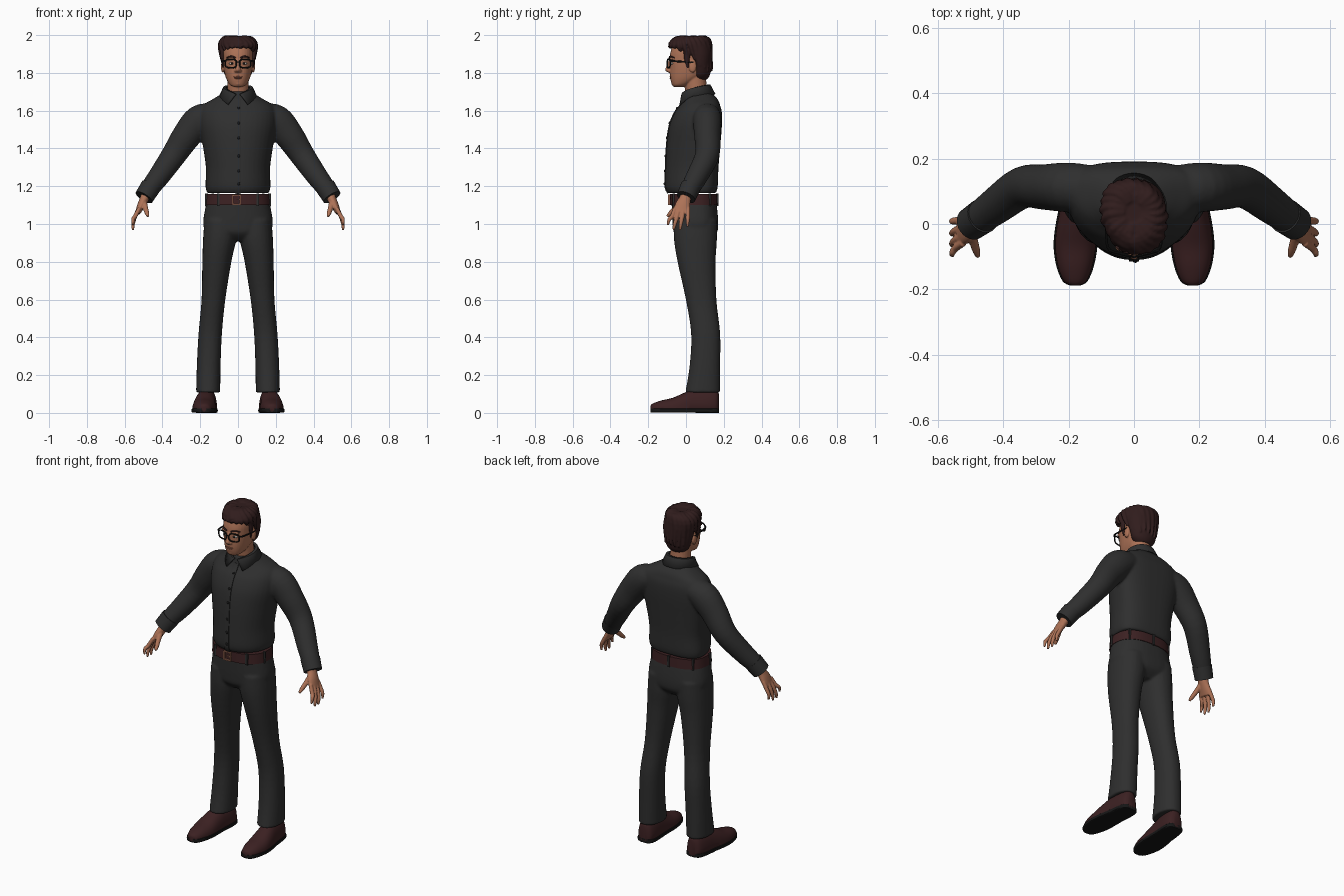
import bpy, bmesh, math, random
from mathutils import Vector, Matrix

if "Cube" in bpy.data.objects:
    bpy.data.objects.remove(bpy.data.objects["Cube"])
random.seed(4)
Z, Y = Vector((0, 0, 1)), Vector((0, 1, 0))


def material(name, rgb, rough=0.7):
    m = bpy.data.materials.new(name)
    m.use_nodes = True
    m.diffuse_color = (*rgb, 1)
    bsdf = m.node_tree.nodes["Principled BSDF"]
    bsdf.inputs["Base Color"].default_value = (*rgb, 1)
    bsdf.inputs["Roughness"].default_value = rough
    return m


CLOTH = material("charcoal cloth", (.028, .028, .028))
SKIN = material("warm skin", (.42, .17, .095))
LIP = material("lip", (.3, .105, .065))
HAIR = material("dark brown hair", (.03, .012, .012))
LEATHER = material("brown leather", (.045, .015, .016))
BLACK = material("black", (.008, .008, .008))
WHITE = material("eye white", (.6, .56, .52))
COPPER = material("copper buckle", (.38, .16, .1))


def smooth(rings, k):
    """Catmull-Rom interpolation of number tuples."""
    out, last = [], len(rings) - 1
    for i in range(last):
        p = [rings[max(0, min(last, i + j))] for j in (-1, 0, 1, 2)]
        for s in range(k):
            t = s / k
            out.append([b + .5 * t * (c - a + t * (2*a - 5*b + 4*c - d + t * (3*(b - c) + d - a)))
                        for a, b, c, d in zip(*p)])
    return out + [list(rings[-1])]


def spow(v, p):
    return math.copysign(abs(v) ** (2 / p), v)


def tube(bm, rings, k=4, n=24, pf=2, pb=2, axis=None, up=Y, closed=False):
    """Skin rings (x, y, z, half width, half depth[, half depth on the up side])."""
    rings = smooth(rings, k)
    pos = [Vector(r[:3]) for r in rings]
    loops, m = [], len(rings)
    for i, r in enumerate(rings):
        nxt = pos[(i + 1) % m] if closed else pos[min(i + 1, m - 1)]
        prv = pos[i - 1] if closed else pos[max(i - 1, 0)]
        t = axis or (nxt - prv).normalized()
        side = t.cross(up).normalized()
        top = side.cross(t)
        loop = []
        for j in range(n):
            a = 2 * math.pi * j / n
            c, s = math.cos(a), math.sin(a)
            p = pb if s > 0 else pf
            depth = r[-1] if s > 0 else r[4]
            loop.append(bm.verts.new(pos[i] + side * spow(c, p) * max(r[3], .001)
                                     + top * spow(s, p) * max(depth, .001)))
        loops.append(loop)
    pairs = list(zip(loops, loops[1:])) + ([(loops[-1], loops[0])] if closed else [])
    for a, b in pairs:
        for j in range(n):
            bm.faces.new((a[j], a[(j + 1) % n], b[(j + 1) % n], b[j]))
    if not closed:
        bm.faces.new(loops[0])
        bm.faces.new(loops[-1])


def blob(bm, loc, size):
    bmesh.ops.create_uvsphere(bm, u_segments=16, v_segments=10, radius=1,
                              matrix=Matrix.Translation(loc) @ Matrix.Diagonal((*size, 1)))


def box(bm, loc, size):
    bmesh.ops.create_cube(bm, size=1, matrix=Matrix.Translation(loc) @ Matrix.Diagonal((*size, 1)))


def finish(bm, name, mat, voxel=0, soften=3, mirror=False):
    bmesh.ops.recalc_face_normals(bm, faces=bm.faces)
    for f in bm.faces:
        f.smooth = True
    for e in bm.edges:
        e.smooth = e.calc_face_angle(0) < .7
    mesh = bpy.data.meshes.new(name)
    bm.to_mesh(mesh)
    bm.free()
    mesh.materials.append(mat)
    ob = bpy.data.objects.new(name, mesh)
    bpy.context.scene.collection.objects.link(ob)
    if voxel:
        r = ob.modifiers.new("blend", 'REMESH')
        r.mode, r.voxel_size, r.use_smooth_shade = 'VOXEL', voxel, True
        s = ob.modifiers.new("soften", 'SMOOTH')
        s.iterations = soften
    if mirror:
        ob.modifiers.new("mirror", 'MIRROR')
    return ob


# Shirt: torso and sleeves blended together
torso = [(0, .07, 1.163, .163, .165, .088), (0, .07, 1.2, .172, .18, .098), (0, .07, 1.3, .17, .178, .102),
         (0, .08, 1.42, .187, .182, .102), (0, .09, 1.52, .205, .178, .1), (0, .1, 1.59, .205, .16, .09),
         (0, .1, 1.63, .185, .13, .08), (0, .09, 1.66, .135, .105, .078), (0, .075, 1.69, .085, .085, .065),
         (0, .065, 1.71, .055, .06, .05)]
arm = [(.12, .108, 1.58, .06, .07), (.2, .112, 1.55, .083, .076), (.27, .113, 1.47, .077, .07),
       (.34, .112, 1.365, .066, .064), (.42, .057, 1.25, .057, .057), (.47, .02, 1.185, .05, .05),
       (.495, .002, 1.145, .045, .045)]
bm = bmesh.new()
tube(bm, torso, n=40, pf=2.1, pb=2.7, axis=Z)
for s in (1, -1):
    tube(bm, [(s * r[0], *r[1:]) for r in arm])
finish(bm, "shirt", CLOTH, .008)

# Cuffs
bm = bmesh.new()
tube(bm, [(.462, .025, 1.198, .054, .054), (.498, 0, 1.141, .051, .051)], k=1)
finish(bm, "cuffs", CLOTH, mirror=True)

# Collar with pointed leaves
bm = bmesh.new()
rows = []
for i in range(33):
    v = i / 16 - 1
    u = abs(v)
    a, b = v * math.radians(172), v * math.radians(148)
    leaf = max(0, (u - .7) / .3)
    mid = Vector((.079 * math.sin(a), .052 + .077 * math.cos(a), 1.738 - .05 * u * u))
    rows.append([bm.verts.new(c) for c in (
        (.063 * math.sin(a), .05 + .066 * math.cos(a), 1.738 - .05 * u * u), mid,
        (.1 * math.sin(b), .053 + .103 * math.cos(b), 1.688 - .015 * u - .04 * leaf))])
for p, q in zip(rows, rows[1:]):
    for j in range(2):
        bm.faces.new((p[j], q[j], q[j + 1], p[j + 1]))
finish(bm, "collar", CLOTH).modifiers.new("thickness", 'SOLIDIFY').thickness = .008

# Button strip and buttons
line = [(0, r[1] - r[4], r[2]) for r in smooth(torso, 6) if r[2] < 1.665]
bm = bmesh.new()
tube(bm, [(*p, .016, .004) for p in line], k=1, n=16, pf=5, pb=5)
finish(bm, "button_strip", CLOTH)
bm = bmesh.new()
for i in range(6):
    x, y, z = min(line, key=lambda p: abs(p[2] - 1.21 - i * .08))
    blob(bm, (.004, y - .003, z), (.008, .005, .008))
finish(bm, "buttons", BLACK)

# Trousers: pelvis and legs blended together
leg = [(.158, .088, .108, .064, .092), (.155, .1, .25, .063, .081), (.147, .104, .42, .062, .077),
       (.13, .08, .6, .063, .081), (.112, .056, .8, .077, .101), (.097, .05, .92, .088, .114),
       (.09, .05, 1.02, .088, .115)]
bm = bmesh.new()
for s in (1, -1):
    tube(bm, [(s * r[0], *r[1:]) for r in leg], axis=Z, pf=2.2, pb=2.2)
tube(bm, [(0, .05, .91, .09, .07), (0, .05, .95, .16, .112), (0, .05, 1, .184, .121),
          (0, .045, 1.08, .174, .12), (0, .04, 1.13, .162, .117)], n=40, pf=2.3, pb=2.5, axis=Z)
finish(bm, "trousers", CLOTH, .008)

# Belt, loops and buckle
bm = bmesh.new()
tube(bm, [(0, .04, 1.1, .172, .126), (0, .04, 1.158, .167, .124)], k=1, n=48, pf=2.3, pb=2.5, axis=Z)
finish(bm, "belt", LEATHER)
bm = bmesh.new()
for deg in (-125, -55, -10, 40, 90, 140, 190):
    c, s = math.cos(math.radians(deg)), math.sin(math.radians(deg))
    box(bm, (.169 * spow(c, 2.3), .04 + .125 * spow(s, 2.3), 1.129), (.014, .012, .066))
finish(bm, "belt_loops", CLOTH)
bm = bmesh.new()
for s in (1, -1):
    box(bm, (s * .02 - .008, -.09, 1.129), (.007, .01, .054))
    box(bm, (-.008, -.09, 1.129 + s * .024), (.047, .01, .007))
box(bm, (.004, -.09, 1.129), (.026, .008, .006))
finish(bm, "buckle", COPPER)

# Shoes: (x, y, top height, half width)
shoe = [(.18, -.188, .038, .012), (.18, -.175, .05, .034), (.18, -.13, .066, .053), (.179, -.07, .08, .063),
        (.176, -.01, .106, .061), (.17, .05, .128, .056), (.164, .12, .132, .053), (.162, .16, .124, .043),
        (.162, .174, .1, .022)]
bm = bmesh.new()
tube(bm, [(x, y, .018, w, .01, h - .018) for x, y, h, w in shoe], axis=Y, up=Z, pb=2.3)
finish(bm, "shoes", LEATHER, mirror=True)
bm = bmesh.new()
tube(bm, [(x, y, .013, w + .004, .011) for x, y, h, w in shoe], axis=Y, up=Z, pf=8, pb=8)
tube(bm, [(x, y, .012, w + .003, .012) for x, y, h, w in shoe[5:]], axis=Y, up=Z, pf=8, pb=8)
finish(bm, "soles", BLACK, mirror=True)

# Hands: palm, four fingers and thumb
bm = bmesh.new()
tube(bm, [(.482, .008, 1.175, .027, .03), (.495, -.004, 1.135, .024, .031), (.512, -.017, 1.1, .021, .04),
          (.531, -.025, 1.058, .014, .045)])
for i, (tip, low) in enumerate([(-.096, .995), (-.066, .968), (-.032, .967), (.008, .986)]):
    y = -.058 + .023 * i
    tube(bm, [(.522, y, 1.085, .011, .011), (.545, y * .6 + tip * .4, 1.04, .0115, .0115),
              (.556, y * .2 + tip * .8, low + .03, .01, .01), (.555, tip, low, .006, .006)], n=12)
tube(bm, [(.5, -.015, 1.125, .017, .017), (.49, -.055, 1.085, .014, .014),
          (.482, -.082, 1.058, .012, .012), (.477, -.1, 1.04, .007, .007)], n=12)
finish(bm, "hands", SKIN, .004, 2, True)

# Head, neck, nose and ears
bm = bmesh.new()
tube(bm, [(0, -.045, 1.726, .022, .02, .03), (0, -.028, 1.736, .042, .045, .05), (0, 0, 1.76, .058, .081, .06),
          (0, .02, 1.79, .069, .105, .08), (0, .025, 1.83, .076, .11, .09), (0, .03, 1.87, .079, .117, .095),
          (0, .03, 1.91, .08, .112, .1), (0, .03, 1.95, .07, .095, .09), (0, .03, 1.975, .04, .05, .05)],
     n=32, pf=2.3, axis=Z)
tube(bm, [(0, .07, 1.64, .06, .06), (0, .055, 1.7, .057, .058), (0, .045, 1.79, .057, .06)], axis=Z)
tube(bm, [(0, -.08, 1.87, .01, .01), (0, -.092, 1.84, .01, .011), (0, -.097, 1.815, .014, .013),
          (0, -.088, 1.803, .012, .008)], axis=Z, n=16)
for s in (1, -1):
    blob(bm, (s * .012, -.088, 1.811), (.008, .01, .008))
    blob(bm, (s * .081, .035, 1.832), (.009, .02, .031))
    blob(bm, (s * .032, -.072, 1.874), (.026, .014, .008))
blob(bm, (0, -.06, 1.745), (.022, .018, .015))
finish(bm, "head", SKIN, .004, 2)

# Lips, eyes and brows
bm = bmesh.new()
for z, w in ((1.779, .024), (1.772, .019)):
    blob(bm, (0, -.079, z), (w, .008, .0045))
finish(bm, "lips", LIP)
for name, mat, y, size in (("eyes", WHITE, -.074, (.015, .011, .007)), ("irises", BLACK, -.082, (.006, .005, .006))):
    bm = bmesh.new()
    blob(bm, (.032, y, 1.85), size)
    finish(bm, name, mat, mirror=True)
bm = bmesh.new()
tube(bm, [(.013, -.088, 1.879, .004, .004), (.035, -.083, 1.887, .005, .004), (.06, -.062, 1.88, .003, .003)], n=10)
finish(bm, "eyebrows", HAIR, mirror=True)

# Glasses: rims, arms and bridge
bm = bmesh.new()
rim = []
for i in range(32):
    a = 2 * math.pi * i / 32
    x = .038 + .03 * spow(math.cos(a), 3)
    rim.append((x, -.101 + x * .25, 1.85 + .023 * spow(math.sin(a), 3), .004, .004))
tube(bm, rim, k=1, n=8, closed=True)
tube(bm, [(.068, -.085, 1.862, .004, .005), (.083, -.06, 1.862, .004, .005), (.086, .04, 1.855, .003, .004)],
     n=8, up=Z)
tube(bm, [(0, -.102, 1.858, .003, .003), (.01, -.098, 1.855, .003, .003)], k=1, n=8, up=Z)
finish(bm, "glasses", BLACK, mirror=True)

# Hair: cap, swept locks and sideburns
bm = bmesh.new()
tube(bm, [(0, .075, 1.765, .045, .03, .037), (0, .075, 1.79, .07, .04, .052), (0, .07, 1.84, .086, .03, .064),
          (0, .065, 1.89, .094, .06, .073), (0, .05, 1.925, .096, .11, .085), (0, .03, 1.955, .095, .113, .1),
          (0, .03, 1.978, .08, .098, .09), (0, .04, 1.99, .045, .055, .055)], n=32, axis=Z)
for i in range(22):
    a = 2 * math.pi * i / 22
    b = a + .35
    front, back = max(0, -math.sin(b)), max(0, math.sin(b))
    low = 1.868 + .07 * front - .06 * back + random.uniform(-.015, .012)
    r = .012 + random.uniform(0, .005)
    c, s, cb, sb = math.cos(a), math.sin(a), math.cos(b), math.sin(b)
    tube(bm, [(.03 * c, .035 + .035 * s, 1.98, r, r), (.068 * c, .03 + .08 * s, 1.978, r + .004, r),
              (.088 * cb, .033 + (.103 if sb < 0 else .096) * (sb + s) / 2 - .015 * front, 1.945, r + .005, r),
              (.09 * cb, .04 + .1 * sb - .035 * front, low, .004, .004)], n=10)
for s in (1, -1):
    tube(bm, [(s * .084, .005, 1.92, .012, .02), (s * .083, .005, 1.87, .008, .015),
              (s * .079, .01, 1.825, .003, .006)], n=10)
finish(bm, "hair", HAIR, .005, 1)
